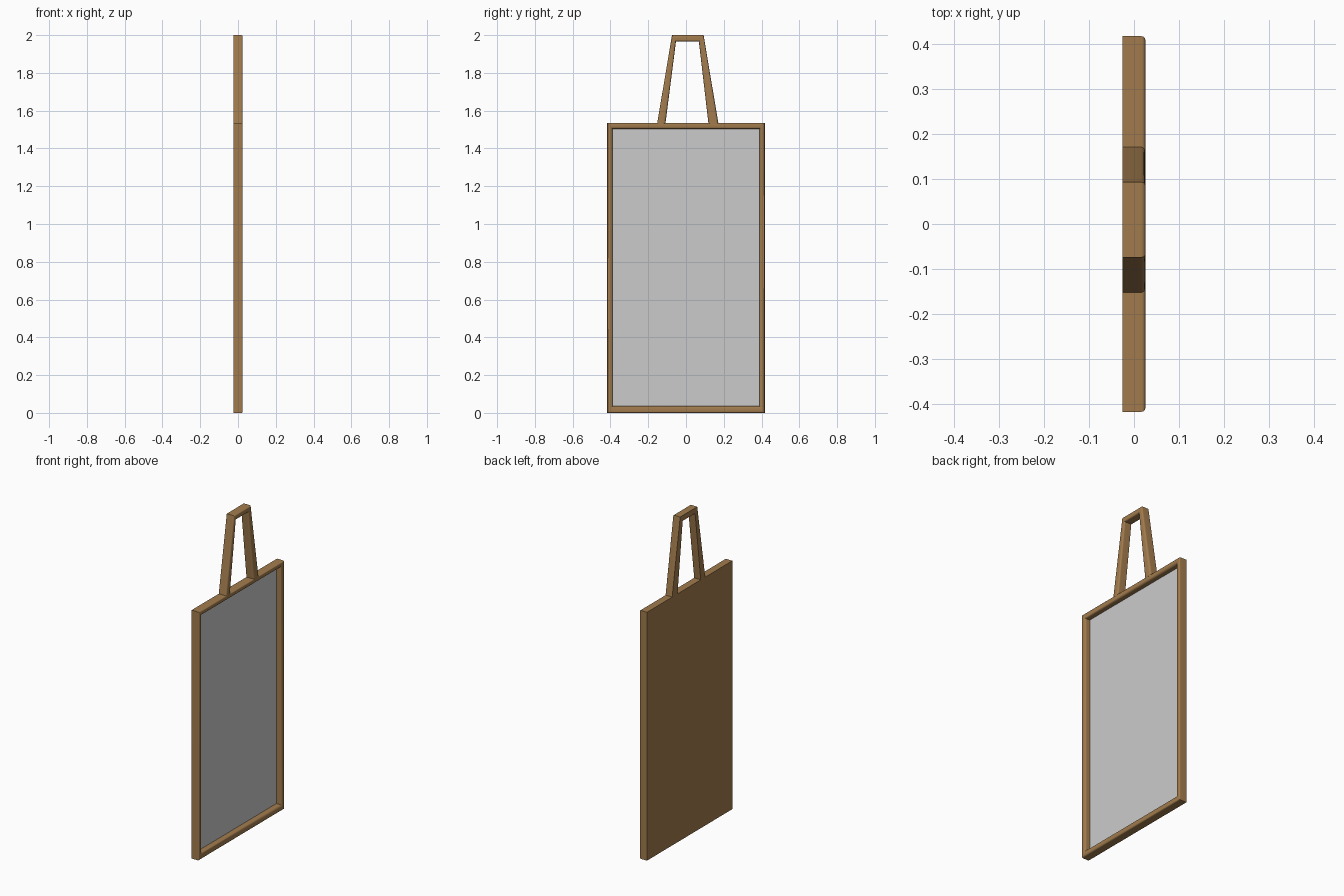
import bpy, math

if "Cube" in bpy.data.objects:
    bpy.data.objects.remove(bpy.data.objects["Cube"])

wood = bpy.data.materials.new("wood")
wood.diffuse_color = (0.36, 0.20, 0.075, 1)
wood.use_nodes = True
wood.node_tree.nodes["Principled BSDF"].inputs["Base Color"].default_value = wood.diffuse_color


def arc(cx, ct, rx, rt, a0, a1, n=5):
    """Points (x, t) on an elliptical corner."""
    out = []
    for i in range(n + 1):
        a = math.radians(a0 + (a1 - a0) * i / n)
        out.append((cx + rx * math.cos(a), ct + rt * math.sin(a)))
    return out


def moulding(name, outer, inner, profile, closed):
    """Sweep a profile of (x, t) along outlines; t runs from outer (0) to inner (1)."""
    verts, faces = [], []
    n, m = len(outer), len(profile)
    for (oy, oz), (iy, iz) in zip(outer, inner):
        verts += [(x, oy + (iy - oy) * t, oz + (iz - oz) * t) for x, t in profile]
    for i in range(n if closed else n - 1):
        j = (i + 1) % n
        for k in range(m):
            l = (k + 1) % m
            faces.append((i * m + k, i * m + l, j * m + l, j * m + k))
    if not closed:
        faces += [tuple(range(m))[::-1], tuple(range((n - 1) * m, n * m))]
    finish(name, verts, faces, wood)


def finish(name, verts, faces, mat=None):
    me = bpy.data.meshes.new(name)
    me.from_pydata(verts, [], faces)
    ob = bpy.data.objects.new(name, me)
    bpy.context.collection.objects.link(ob)
    if mat:
        me.materials.append(mat)
    bpy.ops.object.select_all(action='DESELECT')
    bpy.context.view_layer.objects.active = ob
    ob.select_set(True)
    bpy.ops.object.mode_set(mode='EDIT')
    bpy.ops.mesh.select_all(action='SELECT')
    bpy.ops.mesh.normals_make_consistent(inside=False)
    bpy.ops.object.mode_set(mode='OBJECT')
    bpy.ops.object.shade_smooth_by_angle(angle=math.radians(35))


def slab(name, x0, x1, y, z0, z1, mat=None):
    verts = [(a, b, c) for a in (x0, x1) for b in (-y, y) for c in (z0, z1)]
    faces = [(0, 1, 3, 2), (4, 6, 7, 5), (0, 4, 5, 1),
             (2, 3, 7, 6), (0, 2, 6, 4), (1, 5, 7, 3)]
    finish(name, verts, faces, mat)


def rect(y, z0, z1):
    return [(-y, z0), (y, z0), (y, z1), (-y, z1)]


# Mitred frame with a rounded front edge
front = arc(0.017, 0.25, 0.008, 0.25, -90, 0) + arc(0.012, 0.5, 0.013, 0.5, 0, 90)
moulding("frame", rect(0.417, 0.0, 1.535), rect(0.389, 0.036, 1.504),
         [(-0.025, 0)] + front + [(-0.025, 1)], True)

# Flat backing board and recessed glass
slab("backing_board", -0.025, -0.014, 0.392, 0.032, 1.508, wood)
slab("mirror_glass", -0.014, -0.010, 0.390, 0.035, 1.506)

# Tapered hanging strap, slightly off centre
strap = arc(0.015, 0.25, 0.010, 0.25, -90, 0) + arc(0.015, 0.75, 0.010, 0.25, 0, 90)
moulding("hanging_strap",
         [(-0.153, 1.530), (-0.074, 2.0), (0.093, 2.0), (0.172, 1.530)],
         [(-0.109, 1.530), (-0.053, 1.967), (0.068, 1.967), (0.119, 1.530)],
         [(-0.025, 0)] + strap + [(-0.025, 1)], False)
